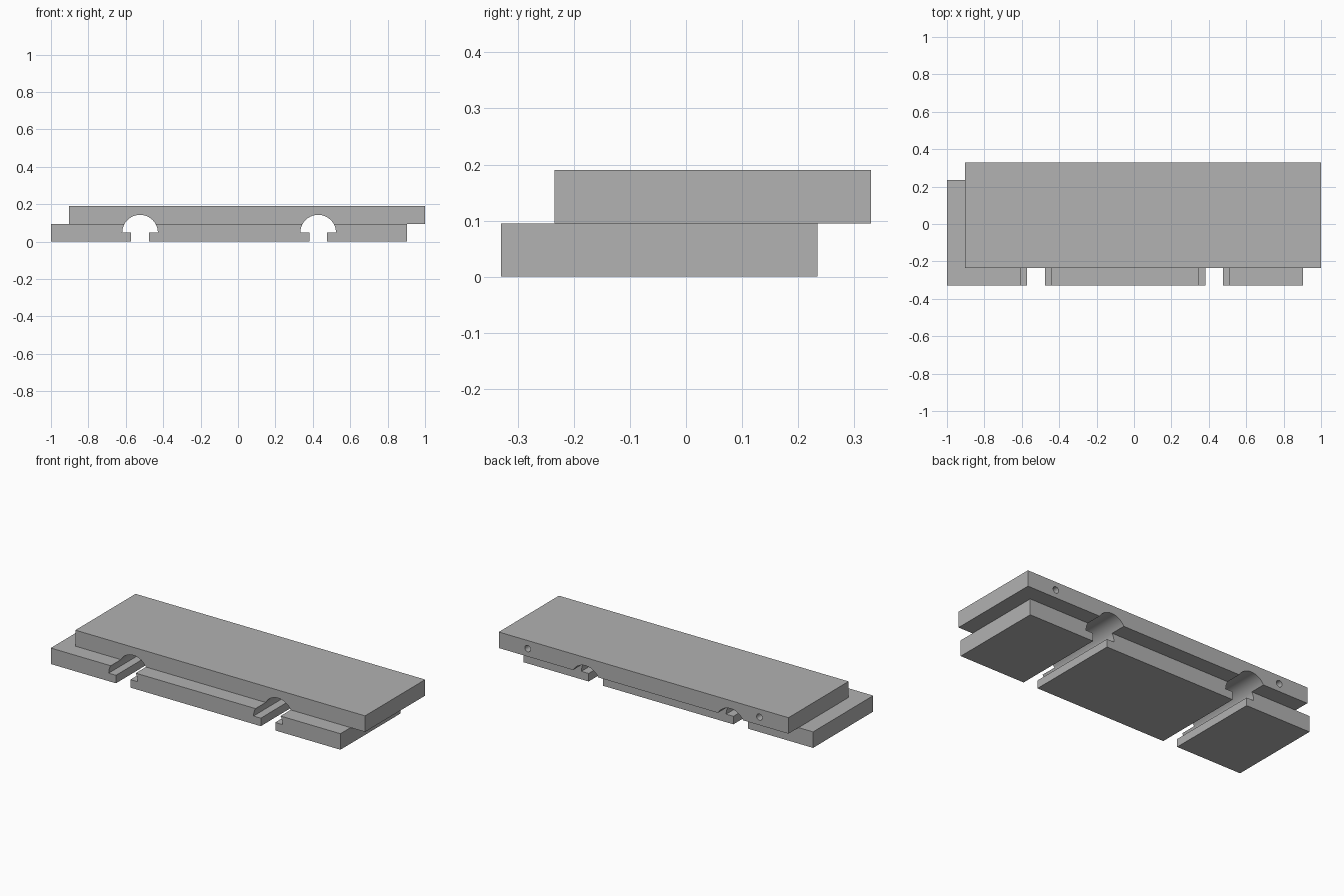
import bpy, bmesh
from math import pi, cos, sin, radians
from mathutils import Matrix

cube = bpy.data.objects.get("Cube")
if cube:
    bpy.data.objects.remove(cube, do_unlink=True)

U = 2 / 21            # plate thickness, step offset and slot radius
HALF_Y = 0.33

grey = bpy.data.materials.new("plain grey")
grey.use_nodes = True
colour = (0.445, 0.445, 0.445, 1)
grey.diffuse_color = colour
grey.node_tree.nodes["Principled BSDF"].inputs["Base Color"].default_value = colour


def extrude_profile(name, points, y0, y1):
    """Solid made by sweeping an x-z outline along y."""
    bm = bmesh.new()
    face = bm.faces.new([bm.verts.new((x, y0, z)) for x, z in points])
    new = bmesh.ops.extrude_face_region(bm, geom=[face])["geom"]
    verts = [v for v in new if isinstance(v, bmesh.types.BMVert)]
    bmesh.ops.translate(bm, verts=verts, vec=(0, y1 - y0, 0))
    bmesh.ops.recalc_face_normals(bm, faces=bm.faces)
    mesh = bpy.data.meshes.new(name)
    bm.to_mesh(mesh)
    bm.free()
    mesh.materials.append(grey)
    obj = bpy.data.objects.new(name, mesh)
    bpy.context.collection.objects.link(obj)
    return obj


def rectangle(x0, x1, z0, z1):
    return [(x0, z0), (x1, z0), (x1, z1), (x0, z1)]


def arc(cx, cz, radius, sweep, steps):
    return [(cx + radius * cos(sweep * i / steps), cz + radius * sin(sweep * i / steps))
            for i in range(steps + 1)]


def combine(target, other, operation):
    mod = target.modifiers.new(other.name, 'BOOLEAN')
    mod.operation = operation
    mod.solver = 'EXACT'
    mod.object = other
    other.hide_render = True
    bpy.context.view_layer.objects.active = target
    bpy.ops.object.modifier_apply(modifier=mod.name)
    bpy.data.objects.remove(other, do_unlink=True)


# Two plates, shifted diagonally to form a stepped joint
body = extrude_profile("stepped_plate", rectangle(-1, 1 - U, 0, U), -HALF_Y, HALF_Y - U)
upper = extrude_profile("upper_plate", rectangle(U - 1, 1, U, 2 * U), U - HALF_Y, HALF_Y)
combine(body, upper, 'UNION')

# Mushroom-shaped slots running through from front to back
for cx in (-5.5 * U, 4.5 * U):
    half = U / 2
    outline = arc(cx, half, U, pi, 32)
    outline += [(cx - half, half), (cx - half, -half), (cx + half, -half), (cx + half, half)]
    combine(body, extrude_profile("slot_cutter", outline, -1, 1), 'DIFFERENCE')

# Blind pin holes in the rear edge of the upper plate
for cx in (U - 1 + 2 * U, 1 - 2 * U):
    circle = arc(cx, 1.5 * U, U / 5, 2 * pi, 24)[:-1]
    combine(body, extrude_profile("hole_cutter", circle, HALF_Y - 2 * U, 1), 'DIFFERENCE')

# Smooth the curved walls, keep the corners sharp
bpy.ops.object.select_all(action='DESELECT')
body.select_set(True)
bpy.context.view_layer.objects.active = body
bpy.ops.object.shade_smooth_by_angle(angle=radians(30))
